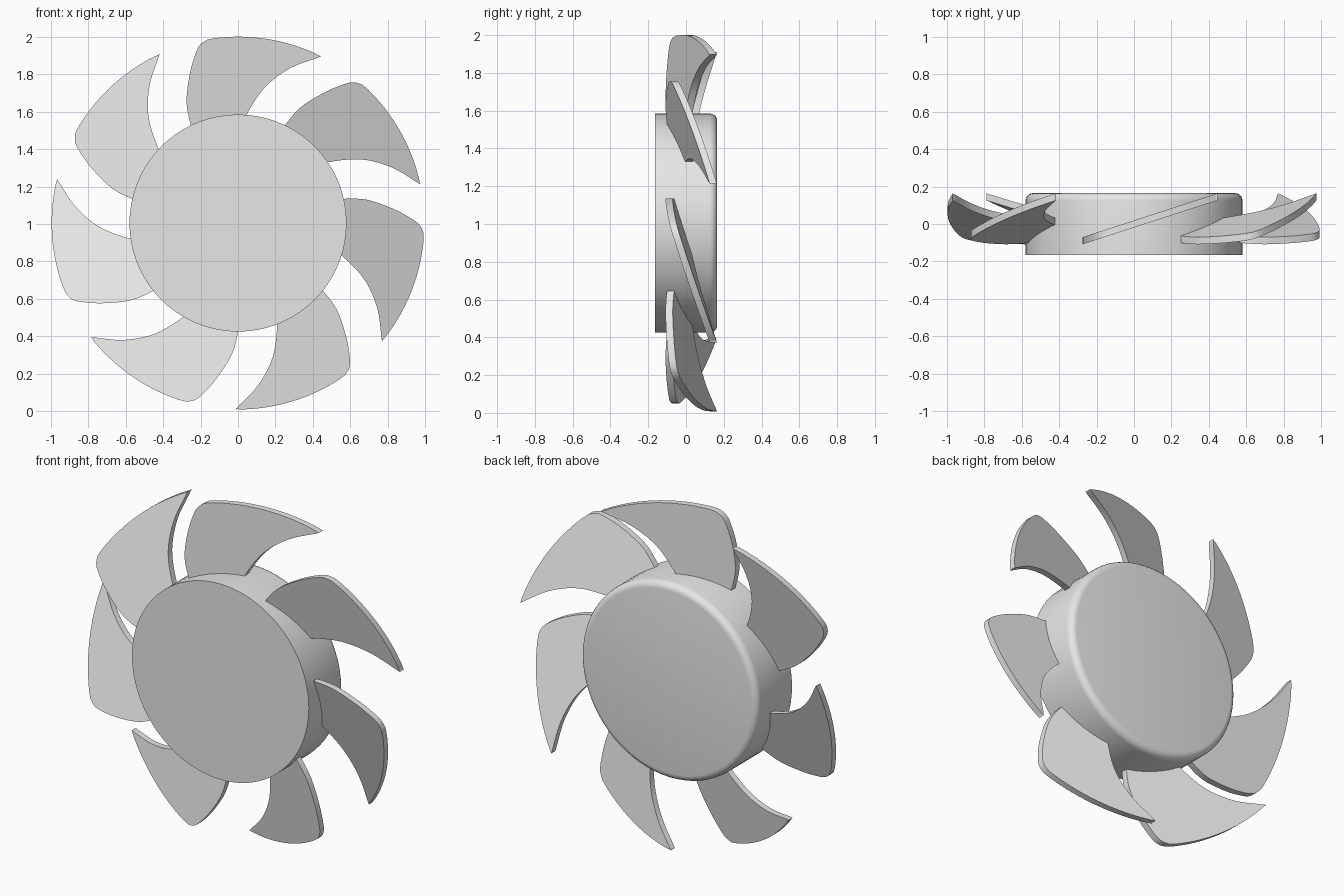
import bpy, bmesh
from math import radians, sin, cos, pi
from mathutils import Matrix, Vector

cube = bpy.data.objects.get("Cube")
if cube:
    bpy.data.objects.remove(cube)

CENTRE = Vector((0, 0, 1.005))
BLADES = 7
HUB_RADIUS, HUB_DEPTH = 0.58, 0.33
TIP_RADIUS = 0.996
PITCH, THICKNESS = 0.325, 0.038

grey = bpy.data.materials.new("light grey plastic")
grey.use_nodes = True
grey.diffuse_color = (0.8, 0.8, 0.8, 1)
grey.node_tree.nodes["Principled BSDF"].inputs["Base Color"].default_value = (0.8, 0.8, 0.8, 1)


def finish(bm, name):
    """Turn a bmesh into a smooth-by-angle object at the fan centre."""
    bmesh.ops.recalc_face_normals(bm, faces=bm.faces)
    mesh = bpy.data.meshes.new(name)
    bm.to_mesh(mesh)
    bm.free()
    mesh.materials.append(grey)
    obj = bpy.data.objects.new(name, mesh)
    obj.location = CENTRE
    bpy.context.collection.objects.link(obj)
    bpy.ops.object.select_all(action='DESELECT')
    obj.select_set(True)
    bpy.context.view_layer.objects.active = obj
    bpy.ops.object.shade_smooth_by_angle(angle=radians(30))
    return obj


def smooth_path(points, steps=5):
    """Sample a Catmull-Rom curve through 2D points."""
    p = [Vector(q) for q in points]
    p = [2 * p[0] - p[1]] + p + [2 * p[-1] - p[-2]]
    out = []
    for a, b, c, d in zip(p, p[1:], p[2:], p[3:]):
        for i in range(steps):
            t = i / steps
            out.append(0.5 * (2 * b + (c - a) * t + (2 * a - 5 * b + 4 * c - d) * t * t
                              + (3 * b - a - 3 * c + d) * t ** 3))
    return out + [p[-2]]


# Hub: solid drum, crisp at the front and rounded at the back
bm = bmesh.new()
bmesh.ops.create_cone(bm, cap_ends=True, segments=72, radius1=HUB_RADIUS,
                      radius2=HUB_RADIUS, depth=HUB_DEPTH,
                      matrix=Matrix.Rotation(-pi / 2, 4, 'X'))
rim = [e for e in bm.edges if all(v.co.y > 0 for v in e.verts)]
bmesh.ops.bevel(bm, geom=rim, offset=0.04, segments=5, profile=0.5, affect='EDGES')
finish(bm, "hub")

# Blade outline: leading edge, outer arc, then hooked trailing edge
leading = smooth_path([(-0.22, 0.42), (-0.253, 0.525), (-0.275, 0.65), (-0.257, 0.80),
                       (-0.225, 0.91), (-0.2, 0.955), (-0.165, 0.98)])
outer = [Vector((TIP_RADIUS * sin(radians(a)), TIP_RADIUS * cos(radians(a))))
         for a in range(-7, 26, 2)]
trailing = smooth_path([(0.436, 0.893), (0.433, 0.886), (0.28, 0.828), (0.145, 0.727),
                        (0.048, 0.583), (0.01, 0.48)])
outline = leading + outer + trailing

# Blade: pitched plate with its edges parallel to the axle
bm = bmesh.new()
face = bm.faces.new([bm.verts.new((p.x, PITCH * p.x - THICKNESS / 2, p.y)) for p in outline])
extruded = bmesh.ops.extrude_face_region(bm, geom=[face], use_keep_orig=True)
bmesh.ops.translate(bm, vec=(0, THICKNESS, 0),
                    verts=[g for g in extruded["geom"] if isinstance(g, bmesh.types.BMVert)])
blade = finish(bm, "blade_1")

# Repeat the blade around the axle
for i in range(1, BLADES):
    copy = bpy.data.objects.new(f"blade_{i + 1}", blade.data)
    copy.location = CENTRE
    copy.rotation_euler.y = 2 * pi * i / BLADES
    bpy.context.collection.objects.link(copy)
